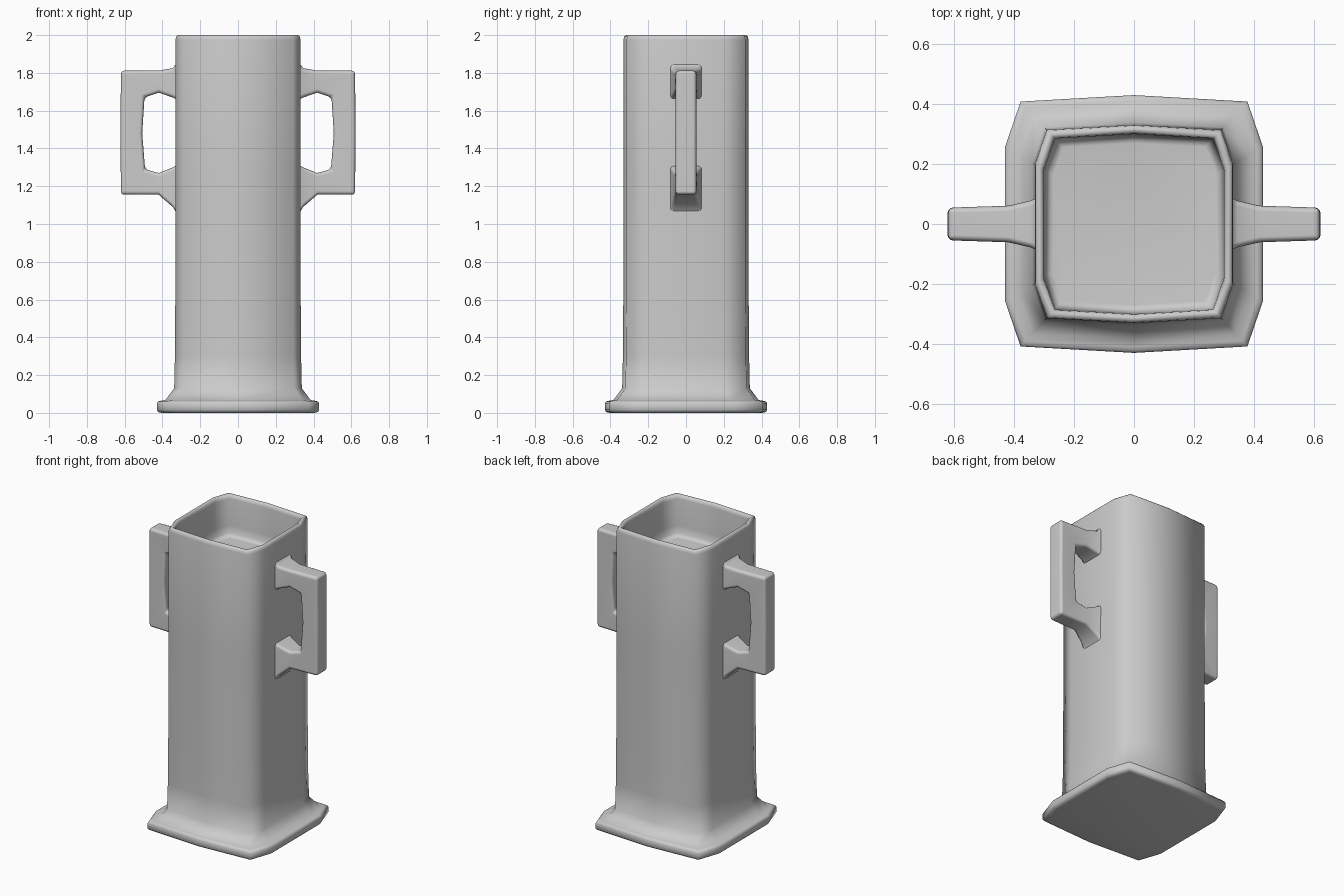
import bpy, bmesh, math

if "Cube" in bpy.data.objects:
    bpy.data.objects.remove(bpy.data.objects["Cube"])


def make_loft(name, rings, angle):
    """Skin a list of equal-length vertex rings and cap both ends."""
    bm = bmesh.new()
    vs = [[bm.verts.new(p) for p in ring] for ring in rings]
    n = len(vs[0])
    for a, b in zip(vs, vs[1:]):
        for i in range(n):
            j = (i + 1) % n
            bm.faces.new((a[i], a[j], b[j], b[i]))
    bm.faces.new(vs[0][::-1])
    bm.faces.new(vs[-1])
    bmesh.ops.recalc_face_normals(bm, faces=bm.faces)
    me = bpy.data.meshes.new(name)
    bm.to_mesh(me)
    bm.free()
    ob = bpy.data.objects.new(name, me)
    bpy.context.collection.objects.link(ob)
    bpy.ops.object.select_all(action='DESELECT')
    ob.select_set(True)
    bpy.context.view_layer.objects.active = ob
    bpy.ops.object.shade_smooth_by_angle(angle=math.radians(angle))
    return ob


# Vase body: squarish outline with clipped corners, scaled along a profile
outline = [(1, -0.6), (1, 0.6), (0.88, 0.95), (0, 1),
           (-0.88, 0.95), (-1, 0.6), (-1, -0.6),
           (-0.88, -0.95), (0, -1), (0.88, -0.95)]
profile = [(0.405, 0.0), (0.422, 0.004), (0.43, 0.016), (0.43, 0.05),
           (0.424, 0.06), (0.41, 0.064), (0.385, 0.068), (0.338, 0.13),
           (0.334, 0.3), (0.332, 0.6), (0.331, 1.3), (0.331, 1.975),
           (0.328, 1.992), (0.32, 2.0), (0.311, 2.0), (0.303, 1.992),
           (0.3, 1.975), (0.298, 1.80), (0.294, 1.75), (0.283, 1.732),
           (0.27, 1.73)]
make_loft("vase_body", [[(x * s, y * s, z) for x, y in outline]
                        for s, z in profile], 80)

# Handles: rectangular sections (outer x, z, inner x, z, half depth)
sections = [(0.32, 1.86, 0.32, 1.655, 0.09),
            (0.345, 1.825, 0.345, 1.67, 0.078),
            (0.42, 1.812, 0.42, 1.695, 0.061),
            (0.62, 1.812, 0.495, 1.67, 0.055),
            (0.622, 1.48, 0.507, 1.48, 0.055),
            (0.62, 1.155, 0.492, 1.29, 0.055),
            (0.42, 1.155, 0.42, 1.27, 0.061),
            (0.345, 1.09, 0.345, 1.30, 0.078),
            (0.32, 1.05, 0.32, 1.315, 0.09)]
handles = make_loft("handles", [[(ox, -d, oz), (ox, d, oz), (ix, d, iz), (ix, -d, iz)]
                                for ox, oz, ix, iz, d in sections], 180)
bev = handles.modifiers.new("round_edges", 'BEVEL')
bev.width = 0.018
bev.segments = 3
bev.limit_method = 'ANGLE'
bev.angle_limit = math.radians(50)
mir = handles.modifiers.new("other_side", 'MIRROR')
mir.use_axis[0] = True
handles.modifiers.new("clean_shading", 'WEIGHTED_NORMAL')
